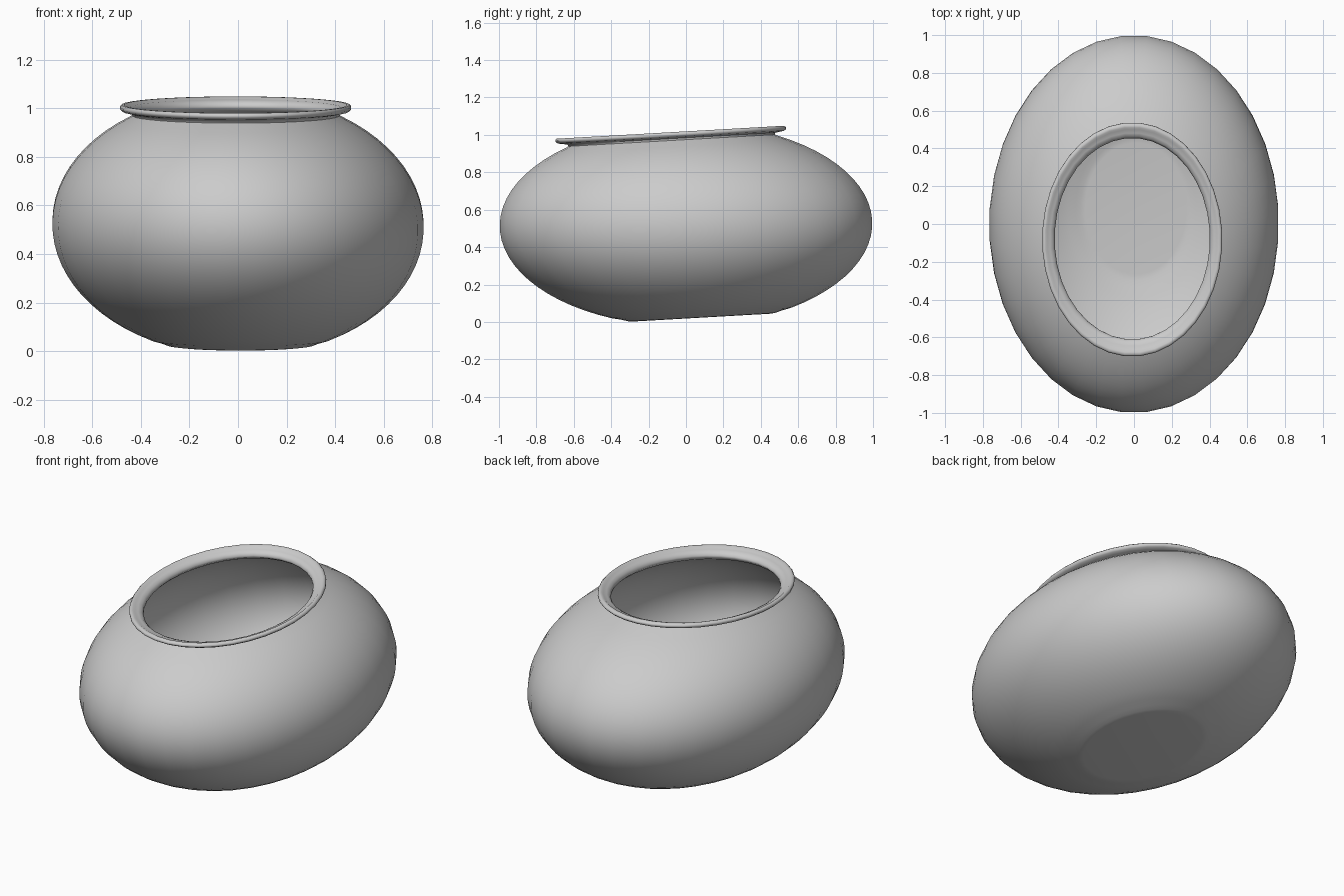
import bpy, bmesh
from math import sin, cos, pi, radians

cube = bpy.data.objects.get("Cube")
if cube:
    bpy.data.objects.remove(cube, do_unlink=True)

SIDES = 36
DEPTH = 1.298       # the oval is longer front to back
LEAN, SIDE_LEAN = 0.17, 0.02   # axis leans forward and slightly sideways
SLOPE = 0.057       # rim and foot rise towards the back
MIDDLE = 0.52
WALL = 0.012

grey = bpy.data.materials.new("plain grey")
grey.use_nodes = True
colour = (0.6, 0.6, 0.6, 1)
grey.diffuse_color = colour
grey.node_tree.nodes["Principled BSDF"].inputs["Base Color"].default_value = colour


def place(radius, z, turn):
    """Put a profile point on the leaning oval."""
    y = radius * DEPTH * sin(turn)
    x = radius * cos(turn) - SIDE_LEAN * (z - MIDDLE)
    return x, y - LEAN * (z - MIDDLE), z + SLOPE * y


def lathe(name, profile):
    bm = bmesh.new()
    rings = []
    for r, z in profile:
        if r == 0:
            rings.append([bm.verts.new(place(0, z, 0))] * SIDES)
        else:
            rings.append([bm.verts.new(place(r, z, 2 * pi * (i + 0.5) / SIDES))
                          for i in range(SIDES)])
    for low, high in zip(rings, rings[1:]):
        for i in range(SIDES):
            j = (i + 1) % SIDES
            corners = list(dict.fromkeys((low[i], low[j], high[j], high[i])))
            bm.faces.new(corners)
    bmesh.ops.recalc_face_normals(bm, faces=bm.faces)
    mesh = bpy.data.meshes.new(name)
    bm.to_mesh(mesh)
    bm.free()
    obj = bpy.data.objects.new(name, mesh)
    bpy.context.collection.objects.link(obj)
    mesh.materials.append(grey)
    bpy.context.view_layer.objects.active = obj
    obj.select_set(True)
    bpy.ops.object.shade_smooth_by_angle(angle=radians(60))
    obj.select_set(False)
    return obj


# Foot and rounded belly
foot = [(0.28, 0.023), (0.305, 0.026), (0.33, 0.036)]
belly = []
for k in range(25):
    t = radians(-61 + (55 + 61) * k / 24)
    belly.append((0.767 * cos(t), MIDDLE + 0.54 * sin(t)))
outside = foot + belly

# Narrow neck and flared rim with a rounded edge
rim = [(0.427, 0.97), (0.43, 0.98), (0.45, 0.984), (0.468, 0.988),
       (0.477, 0.997), (0.477, 1.006), (0.47, 1.014), (0.459, 1.014),
       (0.45, 1.006), (0.435, 1.003), (0.42, 0.994), (0.411, 0.98),
       (0.412, 0.968)]

# Thin inner wall follows the outside
inside = [(r - WALL, z + (WALL if z < MIDDLE else -WALL) * abs(z - MIDDLE) * 2)
          for r, z in reversed(outside)]

lathe("oval_bowl", [(0, 0.023)] + outside + rim + inside + [(0, 0.023 + WALL)])
